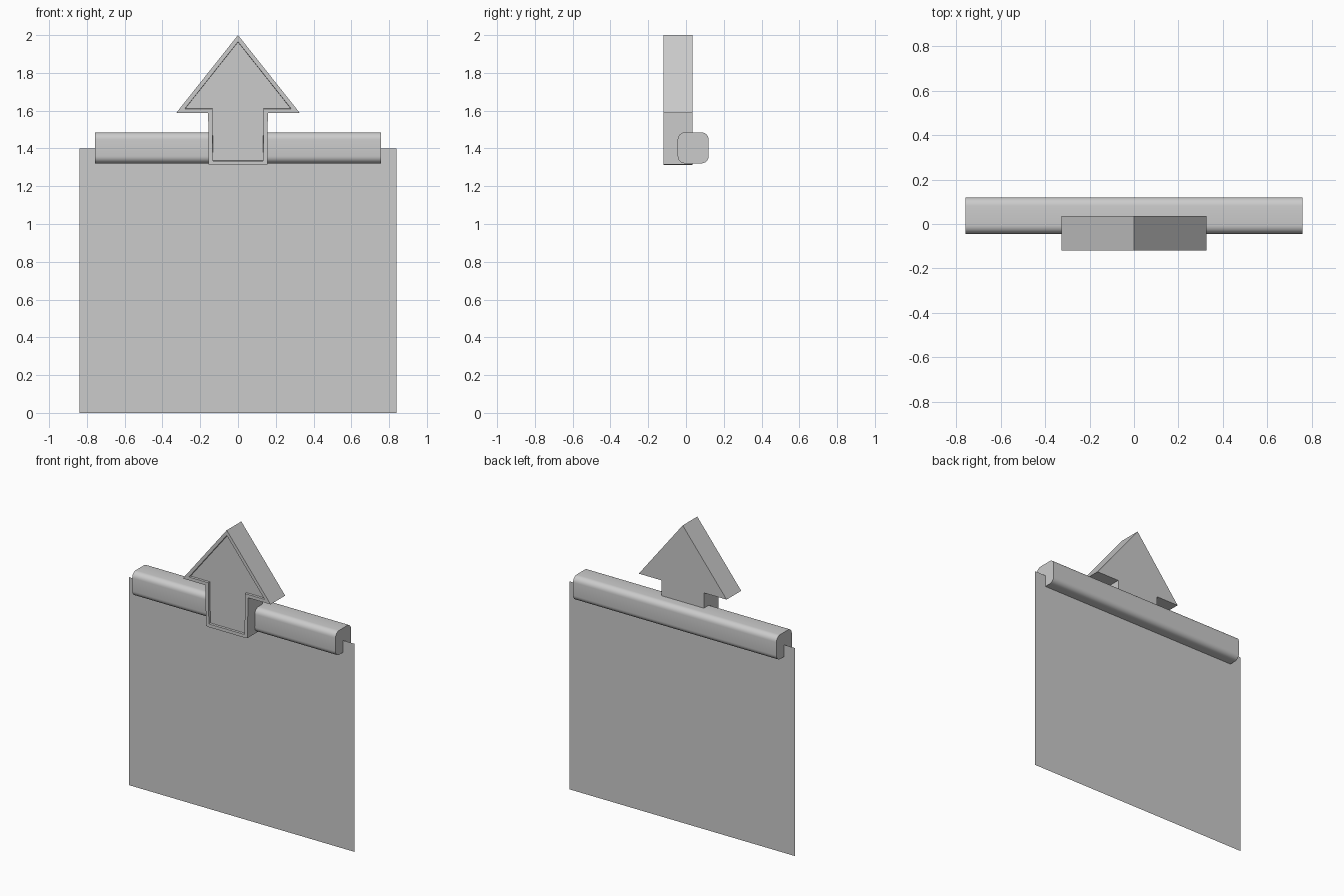
import bpy, bmesh, math

if "Cube" in bpy.data.objects:
    bpy.data.objects.remove(bpy.data.objects["Cube"])


def finish(name, bm, smooth=False):
    bmesh.ops.recalc_face_normals(bm, faces=bm.faces)
    mesh = bpy.data.meshes.new(name)
    bm.to_mesh(mesh)
    bm.free()
    obj = bpy.data.objects.new(name, mesh)
    bpy.context.collection.objects.link(obj)
    if smooth:
        bpy.ops.object.select_all(action='DESELECT')
        obj.select_set(True)
        bpy.context.view_layer.objects.active = obj
        bpy.ops.object.shade_smooth_by_angle(angle=math.radians(35))
    return obj


def extrude_profile(points, offset):
    """Solid prism from a closed profile; returns bmesh and its starting face."""
    bm = bmesh.new()
    face = bm.faces.new([bm.verts.new(p) for p in points])
    result = bmesh.ops.extrude_face_region(bm, geom=[face], use_keep_orig=True)
    moved = [g for g in result["geom"] if isinstance(g, bmesh.types.BMVert)]
    bmesh.ops.translate(bm, vec=offset, verts=moved)
    bmesh.ops.recalc_face_normals(bm, faces=bm.faces)
    return bm, face


# Hanging sheet: a single flat face in the middle plane of the bar
bm = bmesh.new()
bm.faces.new([bm.verts.new((x, 0.038, z)) for x, z in
              ((-0.84, 0), (0.84, 0), (0.84, 1.4), (-0.84, 1.4))])
finish("hanging_sheet", bm)

# Rounded square bar across the top of the sheet
half, radius, steps = 0.082, 0.038, 6
section = []
for corner, (sy, sz) in enumerate(((1, 1), (-1, 1), (-1, -1), (1, -1))):
    for i in range(steps + 1):
        a = math.radians(90 * (corner + i / steps))
        section.append((-0.757,
                        0.038 + sy * (half - radius) + radius * math.cos(a),
                        1.403 + sz * (half - radius) + radius * math.sin(a)))
bm, _ = extrude_profile(section, (1.514, 0, 0))
finish("top_bar", bm, smooth=True)

# Upward arrow with a flat rim and a shallow recessed front
right = [(0.14, 1.312), (0.155, 1.316), (0.158, 1.588), (0.327, 1.588)]
outline = right + [(0, 2.0)] + [(-x, z) for x, z in reversed(right)]
bm, front = extrude_profile([(x, -0.12, z) for x, z in outline], (0, 0.155, 0))
for rim in (0.022, 0.001):
    bmesh.ops.inset_region(bm, faces=[front], thickness=rim, use_even_offset=True)
bmesh.ops.translate(bm, vec=(0, 0.015, 0), verts=list(front.verts))
finish("arrow", bm)
